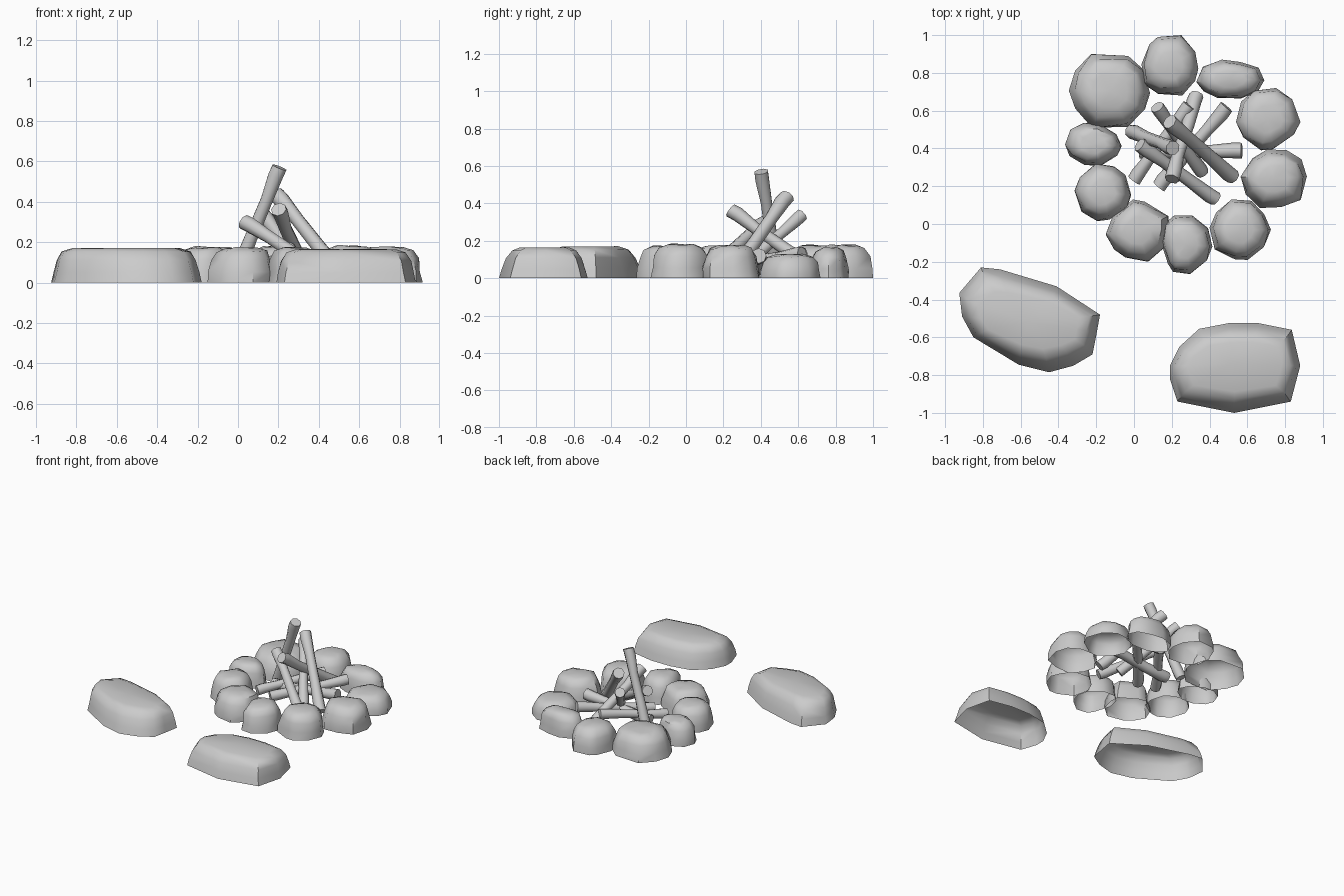
import bpy, bmesh, math, random
from mathutils import Vector

if "Cube" in bpy.data.objects:
    bpy.data.objects.remove(bpy.data.objects["Cube"])

random.seed(4)


def finish(bm, name, angle):
    bmesh.ops.recalc_face_normals(bm, faces=bm.faces[:])
    me = bpy.data.meshes.new(name)
    bm.to_mesh(me)
    bm.free()
    ob = bpy.data.objects.new(name, me)
    bpy.context.collection.objects.link(ob)
    bpy.ops.object.select_all(action='DESELECT')
    ob.select_set(True)
    bpy.context.view_layer.objects.active = ob
    bpy.ops.object.shade_smooth_by_angle(angle=math.radians(angle))
    return ob


def loft(bm, rings, cap_start, cap_end):
    loops = [[bm.verts.new(p) for p in r] for r in rings]
    n = len(loops[0])
    for a, b in zip(loops, loops[1:]):
        for i in range(n):
            j = (i + 1) % n
            bm.faces.new((a[i], a[j], b[j], b[i]))
    for do, loop in ((cap_start, loops[0]), (cap_end, loops[-1])):
        if do:
            c = bm.verts.new(sum((v.co for v in loop), Vector()) / n)
            for i in range(n):
                bm.faces.new((loop[i], loop[(i + 1) % n], c))


def rock(name, outline, height, profile, jitter, centre):
    """Hollow, open-bottomed boulder lofted inward from its ground outline."""
    cx, cy = centre
    rings = []
    for k, (sx, sy, z) in enumerate(profile):
        ring = []
        for x, y in outline:
            r = 1 + random.uniform(-jitter, jitter) * (k > 0)
            dz = random.uniform(-jitter, jitter) * 0.6 * (k > 1)
            ring.append((cx + (x - cx) * sx * r, cy + (y - cy) * sy * r,
                         height * min(z + dz, 1.03)))
        rings.append(ring)
    bm = bmesh.new()
    loft(bm, rings, False, True)
    finish(bm, name, 50)


# Ring of stones: x min, x max, y min, y max, height
stones = [
    (-.345, .085, .51, .90, .18), (.04, .34, .68, 1.0, .18),
    (.33, .69, .665, .87, .165), (.54, .88, .39, .72, .13),
    (.565, .915, .085, .395, .18), (.40, .725, -.19, .13, .185),
    (.14, .415, -.265, .045, .175), (-.15, .185, -.20, .13, .175),
    (-.315, -.015, .015, .32, .175), (-.365, -.065, .31, .535, .165)]
stone_profile = [(1, 1, 0), (.96, .96, .3), (.88, .88, .65), (.74, .74, .88), (.45, .45, .98)]
for i, (x0, x1, y0, y1, h) in enumerate(stones):
    n = 10
    pts = []
    for k in range(n):
        a = 2 * math.pi * (k + random.uniform(-.25, .25)) / n
        r = random.uniform(.92, 1.05)
        pts.append((r * math.cos(a), r * math.sin(a)))
    xs, ys = [p[0] for p in pts], [p[1] for p in pts]
    pts = [(x0 + (x - min(xs)) / (max(xs) - min(xs)) * (x1 - x0),
            y0 + (y - min(ys)) / (max(ys) - min(ys)) * (y1 - y0)) for x, y in pts]
    rock(f"ring_stone_{i + 1}", pts, h, stone_profile, .05, ((x0 + x1) / 2, (y0 + y1) / 2))

# Two large flat seat boulders
slab_left = [(-.81, -.23), (-.71, -.24), (-.41, -.33), (-.18, -.48), (-.20, -.59), (-.22, -.69),
             (-.32, -.75), (-.45, -.785), (-.61, -.745), (-.85, -.60), (-.91, -.49), (-.925, -.365)]
slab_right = [(.19, -.75), (.24, -.65), (.345, -.555), (.50, -.525), (.66, -.525), (.835, -.56),
              (.88, -.75), (.83, -.94), (.53, -1.0), (.23, -.94), (.19, -.82)]
slab_profile = [(1, 1, 0), (.97, .94, .3), (.93, .85, .65), (.86, .72, .9), (.72, .55, 1)]
rock("seat_boulder_left", slab_left, .17, slab_profile, .012, (-.56, -.51))
rock("seat_boulder_right", slab_right, .165, slab_profile, .008, (.54, -.75))


def stick(name, a, b, r):
    """Slightly crooked log with flared ends."""
    a, b = Vector(a), Vector(b)
    q = (b - a).to_track_quat('Z', 'Y')
    rings = []
    for t, s in ((0, 1.08), (.08, 1.1), (.3, .9), (.65, .95), (.93, 1.1), (1, 1.05)):
        off = Vector((random.uniform(-.004, .004), random.uniform(-.004, .004), 0))
        c = a.lerp(b, t)
        rings.append([c + q @ (off + r * s * Vector((math.cos(u), math.sin(u), 0)))
                      for u in (2 * math.pi * k / 8 for k in range(8))])
    bm = bmesh.new()
    loft(bm, rings, True, True)
    finish(bm, name, 50)


# Firewood: leaning sticks first, then those lying low
sticks = [
    ((.205, .40, .57), (-.01, .49, .03), .036),
    ((.19, .54, .44), (.52, .25, .03), .038),
    ((.20, .24, .365), (.33, .68, .05), .036),
    ((.12, .62, .335), (.36, .27, .03), .034),
    ((.03, .42, .30), (.43, .13, .05), .036),
    ((.49, .62, .13), (.13, .20, .06), .036),
    ((.00, .23, .06), (.29, .63, .13), .034),
    ((.57, .39, .12), (.03, .385, .06), .038)]
for i, (a, b, r) in enumerate(sticks):
    stick(f"firewood_{i + 1}", a, b, r)
